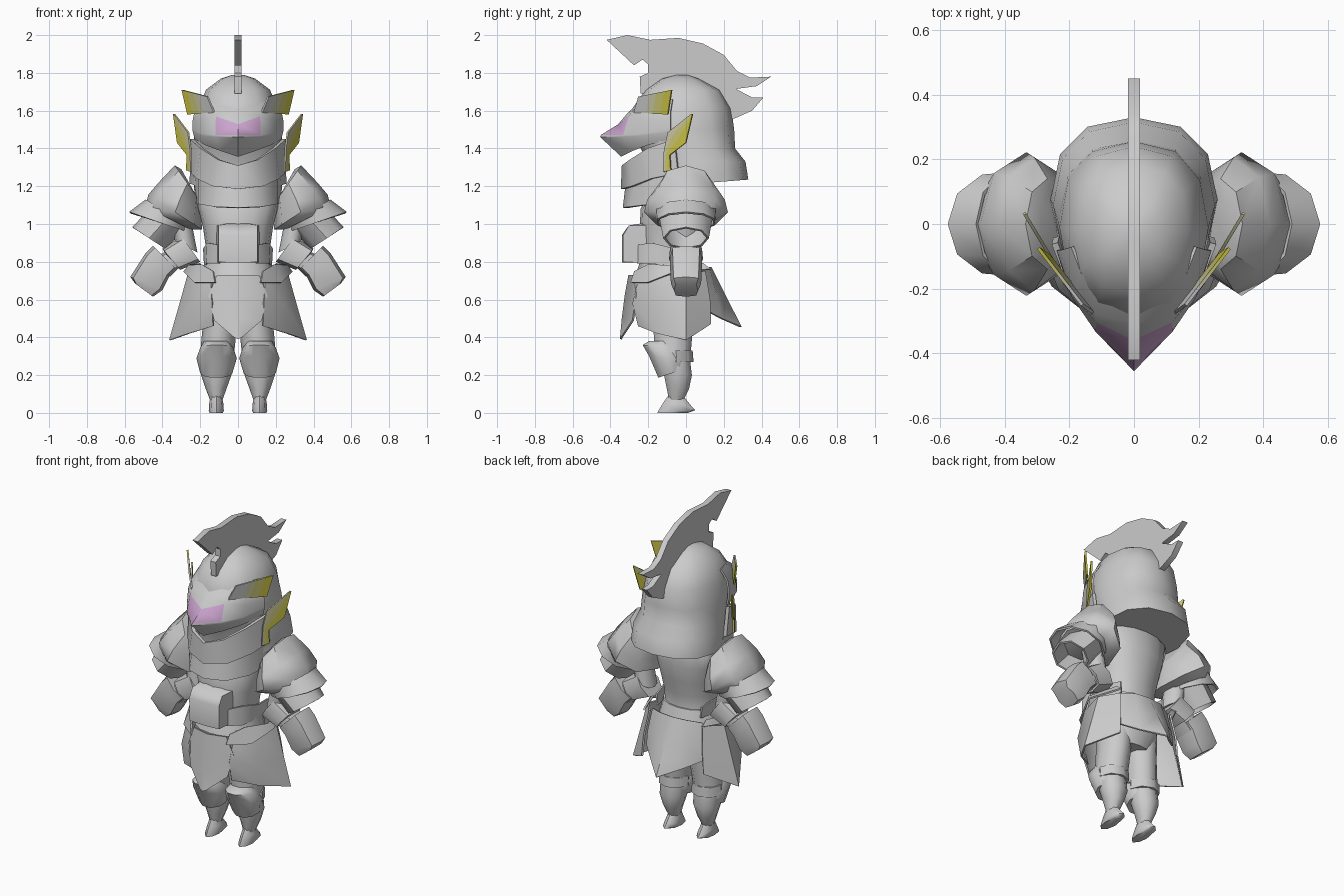
import bpy, bmesh, math


def material(name, rgb):
    m = bpy.data.materials.new(name)
    m.diffuse_color = (*rgb, 1)
    return m


STEEL = material("steel grey", (0.60, 0.60, 0.60))
YELLOW = material("yellow", (0.60, 0.55, 0.06))
MID = material("muted yellow", (0.59, 0.56, 0.18))
PALE = material("pale yellow grey", (0.60, 0.58, 0.38))
PURPLE = material("visor purple", (0.60, 0.37, 0.62))


def finish(name, bm, mats, mirror=False, thick=0.0):
    bmesh.ops.recalc_face_normals(bm, faces=bm.faces)
    me = bpy.data.meshes.new(name)
    bm.to_mesh(me)
    bm.free()
    for m in mats:
        me.materials.append(m)
    ob = bpy.data.objects.new(name, me)
    bpy.context.collection.objects.link(ob)
    if mirror:
        mod = ob.modifiers.new("mirror", 'MIRROR')
        mod.merge_threshold = 0.0005
    if thick:
        mod = ob.modifiers.new("thickness", 'SOLIDIFY')
        mod.thickness = thick
        mod.offset = 0
    # Bake the modifiers so that plate rims stay sharp when smoothed
    bpy.ops.object.select_all(action='DESELECT')
    ob.select_set(True)
    bpy.context.view_layer.objects.active = ob
    bpy.ops.object.convert(target='MESH')
    bpy.ops.object.shade_smooth_by_angle(angle=math.radians(46))
    return ob


def loft(name, rings, n=12, mirror=False, power=1.0, thick=0.0):
    """Ring = (x1, z1, x2, z2, y_front, y_back[, z tilt]); thick makes an open tube."""
    bm = bmesh.new()
    loops = []

    def bulge(v):
        return math.copysign(abs(v) ** power, v) if abs(v) > 1e-6 else 0.0

    for r in rings:
        x1, z1, x2, z2, y0, y1 = r[:6]
        tilt = r[6] if len(r) > 6 else 0
        loop = []
        for k in range(n):
            t = 2 * math.pi * k / n
            c, s = bulge(math.cos(t)), bulge(math.sin(t))
            loop.append(bm.verts.new(((x1 + x2) / 2 + (x2 - x1) / 2 * c,
                                      (y0 + y1) / 2 + (y1 - y0) / 2 * s,
                                      (z1 + z2) / 2 + (z2 - z1) / 2 * c + tilt * s)))
        loops.append(loop)
    for a, b in zip(loops, loops[1:]):
        for k in range(n):
            bm.faces.new((a[k], a[(k + 1) % n], b[(k + 1) % n], b[k]))
    if not thick:
        bm.faces.new(loops[0])
        bm.faces.new(loops[-1])
    return finish(name, bm, [STEEL], mirror, thick)


def body(name, rings, **kw):
    """Centred loft; ring = (z, half width, y_front, y_back[, tilt])."""
    return loft(name, [(-r[1], r[0], r[1], r[0], *r[2:]) for r in rings], **kw)


def sheet(name, rows, mats=(STEEL,), rule=lambda i, j: 0, thick=0.01):
    """Mirrored grid of points turned into a thin plate."""
    bm = bmesh.new()
    grid = [[bm.verts.new(p) for p in row] for row in rows]
    for i in range(len(grid) - 1):
        for j in range(len(grid[0]) - 1):
            f = bm.faces.new((grid[i][j], grid[i][j + 1],
                              grid[i + 1][j + 1], grid[i + 1][j]))
            f.material_index = rule(i, j)
    return finish(name, bm, mats, True, thick)


def mix(a, b, t):
    return tuple(p + (q - p) * t for p, q in zip(a, b))


# Helmet: skull with flared neck guard
body("helmet_skull", [
    (1.79, 0.03, -0.05, 0.01), (1.77, 0.09, -0.13, 0.07), (1.71, 0.17, -0.215, 0.18),
    (1.61, 0.208, -0.285, 0.24), (1.50, 0.23, -0.28, 0.255), (1.40, 0.235, -0.24, 0.26),
    (1.33, 0.25, -0.20, 0.315), (1.215, 0.258, -0.18, 0.33, 0.02)], n=12, power=0.85)

# Crest fin
crest = [(-0.42, 1.975), (-0.31, 2.0), (-0.19, 1.975), (-0.04, 1.985), (0.09, 1.955),
         (0.2, 1.895), (0.27, 1.81), (0.34, 1.775), (0.45, 1.78), (0.375, 1.73),
         (0.265, 1.715), (0.35, 1.67), (0.41, 1.67), (0.35, 1.6), (0.26, 1.56),
         (0.2, 1.55), (0.1, 1.7), (-0.02, 1.76), (-0.15, 1.7), (-0.24, 1.69),
         (-0.245, 1.78), (-0.2, 1.8), (-0.2, 1.845), (-0.23, 1.87), (-0.275, 1.84)]
bm = bmesh.new()
bm.faces.new([bm.verts.new((0, y, z)) for y, z in crest])
finish("crest", bm, [STEEL], thick=0.036)

# Beaked visor with coloured eye slot
sheet("visor", [
    [(0, -0.22, 1.66), (0.115, -0.19, 1.66), (0.16, -0.15, 1.66), (0.19, -0.07, 1.66)],
    [(0, -0.305, 1.585), (0.115, -0.275, 1.6), (0.18, -0.2, 1.6), (0.225, -0.08, 1.6)],
    [(0, -0.355, 1.525), (0.115, -0.30, 1.568), (0.19, -0.21, 1.55), (0.235, -0.08, 1.55)],
    [(0, -0.445, 1.47), (0.115, -0.33, 1.47), (0.19, -0.22, 1.48), (0.235, -0.08, 1.5)],
    [(0, -0.45, 1.462), (0.115, -0.33, 1.462), (0.19, -0.22, 1.47), (0.235, -0.08, 1.49)],
    [(0, -0.34, 1.36), (0.09, -0.28, 1.39), (0.17, -0.2, 1.42), (0.225, -0.08, 1.45)]],
    (STEEL, PURPLE), lambda i, j: int(i == 2 and j == 0))

# Brow wings fading from steel to yellow
front_top, back_top = (0.16, -0.25, 1.675), (0.295, -0.075, 1.71)
front_low, back_low = (0.125, -0.275, 1.59), (0.265, -0.095, 1.58)
steps = (0, 0.34, 0.55, 0.78, 1)
sheet("brow_wing", [[mix(front_top, back_top, t) for t in steps],
                    [mix(front_low, back_low, t) for t in steps]],
      (STEEL, PALE, MID, YELLOW), lambda i, j: j)

# Cheek wings
edges = [((-0.12, 1.275), (-0.08, 1.285)), ((-0.115, 1.39), (-0.085, 1.365)),
         ((-0.095, 1.485), (0.0, 1.43)), ((0.03, 1.583), (0.035, 1.58))]
sheet("cheek_wing", [[(0.34 + 0.6 * (y - 0.035), y, z)
                      for y, z in (a, mix(a, b, 0.28), mix(a, b, 0.6), b)] for a, b in edges],
      (PALE, MID, YELLOW), lambda i, j: j)

# Chin guard and collar
sheet("chin_guard", [
    [(0, -0.33, 1.31), (0.1, -0.29, 1.34), (0.19, -0.2, 1.4), (0.245, -0.06, 1.45)],
    [(0, -0.335, 1.185), (0.13, -0.28, 1.2), (0.21, -0.18, 1.24), (0.24, -0.04, 1.27)]], thick=0.02)
sheet("collar", [
    [(0, -0.31, 1.21), (0.12, -0.26, 1.22), (0.2, -0.16, 1.25), (0.23, -0.02, 1.27)],
    [(0, -0.325, 1.085), (0.12, -0.29, 1.09), (0.2, -0.18, 1.105), (0.215, 0.0, 1.11)]], thick=0.02)

# Torso, breastplate and belt
body("torso", [
    (1.28, 0.11, -0.16, 0.08), (1.2, 0.23, -0.18, 0.11), (1.08, 0.21, -0.24, 0.115),
    (0.98, 0.185, -0.245, 0.1), (0.89, 0.172, -0.245, 0.08), (0.8, 0.165, -0.23, 0.07),
    (0.72, 0.18, -0.22, 0.09), (0.58, 0.18, -0.19, 0.08), (0.5, 0.12, -0.15, 0.05)],
     n=16, power=0.9)
sheet("breastplate", [
    [(0, -0.23, 1.0), (0.05, -0.23, 1.0), (0.1, -0.2, 1.0)],
    [(0, -0.315, 0.97), (0.1, -0.3, 0.99), (0.11, -0.2, 0.99)],
    [(0, -0.335, 0.94), (0.1, -0.33, 0.94), (0.11, -0.2, 0.94)],
    [(0, -0.335, 0.8), (0.1, -0.33, 0.8), (0.11, -0.2, 0.8)],
    [(0, -0.21, 0.8), (0.05, -0.21, 0.8), (0.09, -0.2, 0.8)]], thick=0.008)
sheet("waist_plate", [
    [(0.1, -0.255, 0.89), (0.16, -0.18, 0.9), (0.18, -0.06, 0.87), (0.155, 0.07, 0.85)],
    [(0.1, -0.255, 0.79), (0.165, -0.2, 0.79), (0.175, -0.06, 0.78), (0.15, 0.07, 0.78)]])
body("belt", [(0.81, 0.175, -0.24, 0.08), (0.72, 0.195, -0.27, 0.11)], n=16, power=0.9)

# Skirt plates
sheet("front_tasset", [
    [(0, -0.3, 0.73), (0.11, -0.27, 0.73)], [(0, -0.32, 0.62), (0.155, -0.26, 0.62)],
    [(0, -0.335, 0.5), (0.125, -0.28, 0.49)], [(0, -0.345, 0.39), (0.02, -0.34, 0.4)]])
sheet("side_tasset", [
    [(0.14, -0.25, 0.7), (0.24, -0.14, 0.72), (0.26, 0.0, 0.74), (0.18, 0.1, 0.75)],
    [(0.135, -0.28, 0.58), (0.25, -0.19, 0.56), (0.31, 0.0, 0.56), (0.2, 0.125, 0.6)],
    [(0.13, -0.25, 0.46), (0.26, -0.15, 0.42), (0.36, 0.0, 0.385), (0.21, 0.13, 0.47)]])
sheet("back_tasset", [
    [(0, 0.13, 0.77), (0.09, 0.12, 0.77), (0.17, 0.08, 0.76)],
    [(0, 0.205, 0.62), (0.11, 0.16, 0.62), (0.19, 0.1, 0.62)],
    [(0, 0.29, 0.455), (0.11, 0.185, 0.5), (0.19, 0.11, 0.54)]])
sheet("hip_flap", [
    [(0.13, -0.27, 0.75), (0.19, -0.2, 0.785), (0.26, -0.08, 0.78), (0.2, 0.09, 0.79)],
    [(0.12, -0.29, 0.69), (0.23, -0.2, 0.69), (0.285, -0.06, 0.745), (0.2, 0.13, 0.76)]])

# Shoulder armour: rings are spanned by two (x, z) edge points
loft("pauldron", [
    (0.215, 1.14, 0.30, 1.29, -0.09, 0.09), (0.20, 1.12, 0.335, 1.31, -0.14, 0.14),
    (0.195, 1.04, 0.42, 1.22, -0.205, 0.205), (0.19, 0.97, 0.475, 1.155, -0.222, 0.222),
    (0.25, 0.97, 0.49, 1.09, -0.17, 0.17)], n=8, mirror=True)
loft("pauldron_rim", [
    (0.26, 1.0, 0.485, 1.125, -0.16, 0.16), (0.27, 0.96, 0.572, 1.06, -0.155, 0.155)],
    n=10, mirror=True, thick=0.012)
loft("sleeve_cuff", [
    (0.28, 0.99, 0.465, 1.075, -0.135, 0.135), (0.385, 0.87, 0.555, 0.98, -0.115, 0.115)],
    n=8, mirror=True, thick=0.012)

# Arms and gauntlets
loft("upper_arm", [
    (0.25, 1.03, 0.38, 1.1, -0.07, 0.07), (0.215, 0.85, 0.335, 0.91, -0.07, 0.07)],
    n=10, mirror=True)
loft("forearm", [
    (0.2, 0.8, 0.3, 0.935, -0.085, 0.085), (0.307, 0.757, 0.40, 0.87, -0.09, 0.09),
    (0.31, 0.77, 0.39, 0.85, -0.075, 0.075), (0.36, 0.72, 0.45, 0.82, -0.075, 0.075)],
    n=8, mirror=True, power=0.7)
loft("gauntlet", [
    (0.325, 0.76, 0.45, 0.885, -0.085, 0.085), (0.365, 0.72, 0.49, 0.845, -0.085, 0.085),
    (0.40, 0.65, 0.57, 0.72, -0.08, 0.08), (0.45, 0.615, 0.545, 0.685, -0.065, 0.065)],
    n=8, mirror=True, power=0.55)

# Legs
loft("thigh", [
    (0.005, 0.62, 0.18, 0.62, -0.19, 0.06), (0.003, 0.48, 0.185, 0.48, -0.18, 0.045),
    (0.02, 0.32, 0.2, 0.32, -0.17, 0.03)], n=10, mirror=True)
loft("knee_guard", [
    (0.05, 0.38, 0.18, 0.38, -0.2, -0.04, 0.0), (0.025, 0.345, 0.2, 0.345, -0.235, 0.0, -0.015),
    (0.006, 0.29, 0.22, 0.29, -0.2, 0.01, -0.01), (0.03, 0.21, 0.2, 0.21, -0.15, 0.0, 0.025)],
    n=10, mirror=True)
loft("knee_band", [
    (0.02, 0.33, 0.205, 0.33, -0.14, 0.035), (0.02, 0.27, 0.205, 0.27, -0.14, 0.04)],
    n=8, mirror=True)
loft("shin", [
    (0.035, 0.28, 0.195, 0.28, -0.13, 0.025), (0.035, 0.2, 0.195, 0.2, -0.12, 0.035),
    (0.06, 0.13, 0.172, 0.13, -0.105, 0.02), (0.085, 0.06, 0.145, 0.06, -0.09, -0.015)],
    n=10, mirror=True)
loft("foot", [
    (0.085, 0.09, 0.145, 0.09, -0.095, -0.015), (0.077, 0.045, 0.153, 0.045, -0.12, 0.03, -0.01),
    (0.075, 0.01, 0.155, 0.01, -0.15, 0.05, 0.005), (0.08, 0.0, 0.15, 0.0, -0.15, 0.01)],
    n=8, mirror=True)
